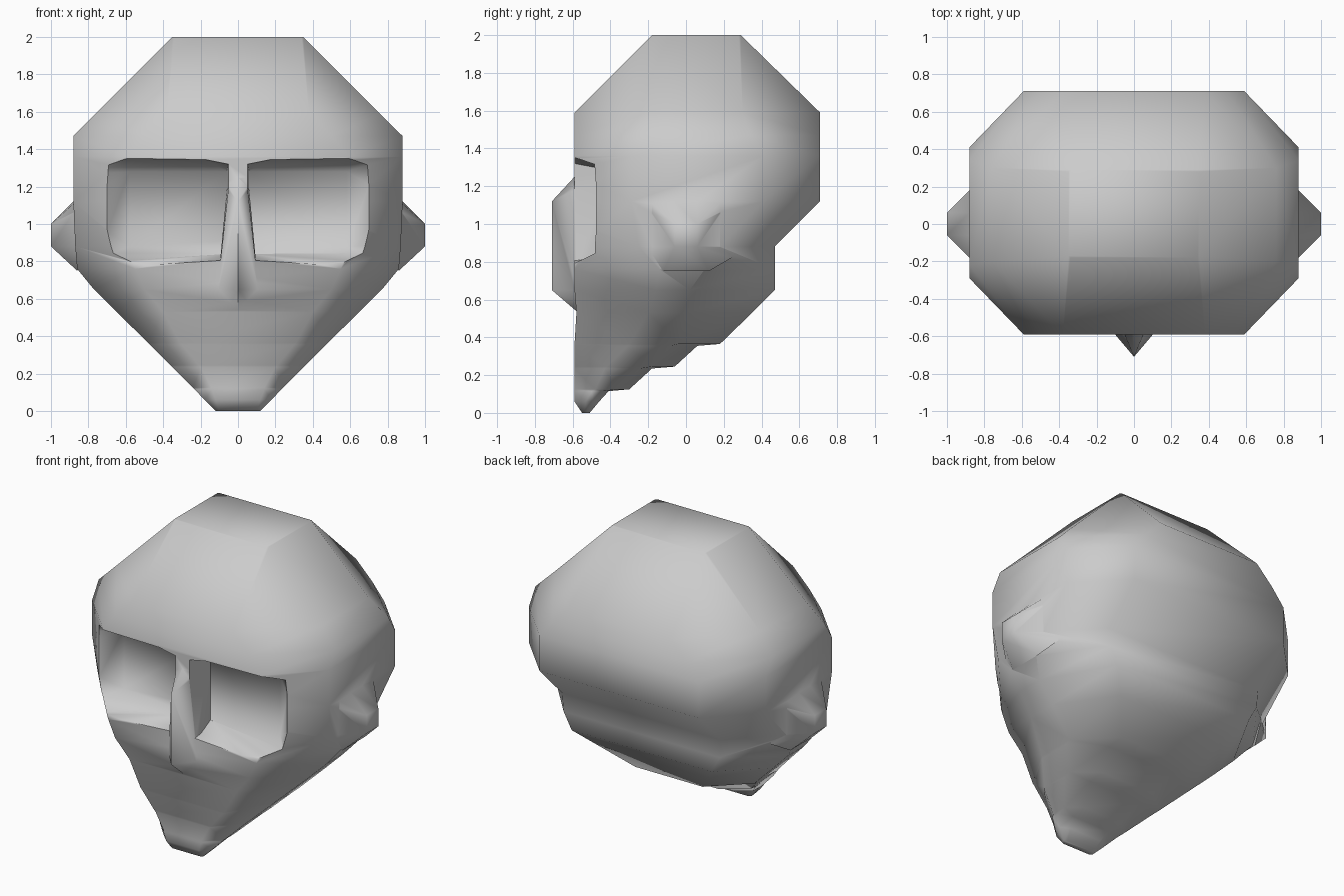
import bpy, bmesh

if "Cube" in bpy.data.objects:
    bpy.data.objects.remove(bpy.data.objects["Cube"])


def finish(bm, name):
    bmesh.ops.recalc_face_normals(bm, faces=bm.faces[:])
    me = bpy.data.meshes.new(name)
    bm.to_mesh(me)
    bm.free()
    ob = bpy.data.objects.new(name, me)
    bpy.context.collection.objects.link(ob)
    return ob


def hull(name, pts):
    bm = bmesh.new()
    for p in pts:
        bm.verts.new(p)
    r = bmesh.ops.convex_hull(bm, input=bm.verts[:])
    junk = set(r["geom_interior"]) | set(r["geom_unused"])
    bmesh.ops.delete(bm, geom=[v for v in junk if isinstance(v, bmesh.types.BMVert)], context='VERTS')
    return finish(bm, name)


def combine(target, part, op):
    part.hide_render = True
    m = target.modifiers.new(part.name, 'BOOLEAN')
    m.operation, m.solver, m.object = op, 'EXACT', part
    bpy.context.view_layer.objects.active = target
    bpy.ops.object.modifier_apply(modifier=m.name)
    bpy.data.objects.remove(part)


# head: octagonal sections (z, side x, front x, back x, front y, back y, side front y, side back y)
rings = [
    (2.00, .35, .34, .34, -.18, .29, -.17, .28),
    (1.59, .76, .38, .38, -.59, .71, -.20, .30),
    (1.47, .88, .50, .50, -.59, .71, -.22, .34),
    (1.36, .88, .59, .59, -.59, .71, -.29, .41),
    (1.12, .88, .59, .59, -.59, .71, -.29, .41),
    (0.88, .87, .59, .59, -.59, .47, -.25, .18),
    (0.76, .86, .55, .58, -.59, .47, -.14, .10),
    (0.65, .77, .50, .52, -.59, .47, -.16, .02),
    (0.53, .65, .40, .40, -.58, .35, -.20, .00),
    (0.365, .48, .31, .25, -.59, .18, -.30, -.04),
    (0.355, .47, .30, .25, -.59, .06, -.31, -.08),
    (0.245, .36, .21, .20, -.59, -.06, -.42, -.18),
    (0.235, .35, .20, .20, -.59, -.18, -.43, -.24),
    (0.125, .24, .14, .15, -.59, -.30, -.48, -.37),
    (0.115, .23, .14, .14, -.59, -.41, -.50, -.44),
    (0.06, .18, .12, .12, -.59, -.46, -.53, -.49),
    (0.00, .12, .10, .10, -.55, -.51, -.54, -.52),
]
bm = bmesh.new()
loops = []
for z, hx, fx, bx, yf, yb, sf, sb in rings:
    half = [(fx, yf), (hx, sf), (hx, sb), (bx, yb)]
    pts = half + [(-x, y) for x, y in reversed(half)]
    loops.append([bm.verts.new((x, y, z)) for x, y in pts])
for a, b in zip(loops, loops[1:]):
    for i in range(8):
        j = (i + 1) % 8
        bm.faces.new((a[i], a[j], b[j], b[i]))
bm.faces.new(loops[0])
bm.faces.new(loops[-1])
bmesh.ops.triangulate(bm, faces=[f for f in bm.faces if len(f.verts) == 4])
head = finish(bm, "head")

# eye sockets: tapered cutters, open towards the temples
for s in (-1, 1):
    front = [(.05, .80), (.05, 1.33), (.20, 1.36), (.86, 1.37), (.90, 1.10), (.80, .79), (.53, .77)]
    back = [(.06, .84), (.06, 1.28), (.58, 1.28), (.58, .88)]
    combine(head, hull("eye_socket_cutter", [(s * x, -.64, z) for x, z in front] +
                       [(s * x, -.38, z) for x, z in back]), 'DIFFERENCE')

# nose: narrow bridge widening downwards to a wedge
nose = hull("nose", [(0, -.71, 1.12), (0, -.71, .65), (0, -.59, 1.25), (0, -.57, .53)] +
            [(s * x, y, z) for s in (-1, 1)
             for x, y, z in ((.05, -.37, 1.29), (.05, -.59, 1.20), (.06, -.37, .80), (.11, -.58, .65))])
combine(head, nose, 'UNION')

# ears: blunt pyramids on each side
for s in (-1, 1):
    ear = hull("ear", [(s * x, y * k, z) for k in (-1, 1)
                       for x, y, z in ((1.0, .06, 1.0), (1.0, .06, .88), (.88, .18, 1.06), (.88, .06, 1.12),
                                       (.80, .26, 1.18), (.80, .24, .82), (.86, .12, .75))])
    combine(head, ear, 'UNION')

# soft shading over the whole head, keeping the socket rims sharp
bpy.ops.object.select_all(action='DESELECT')
head.select_set(True)
bpy.context.view_layer.objects.active = head
bpy.ops.object.shade_smooth_by_angle(angle=1.25)
